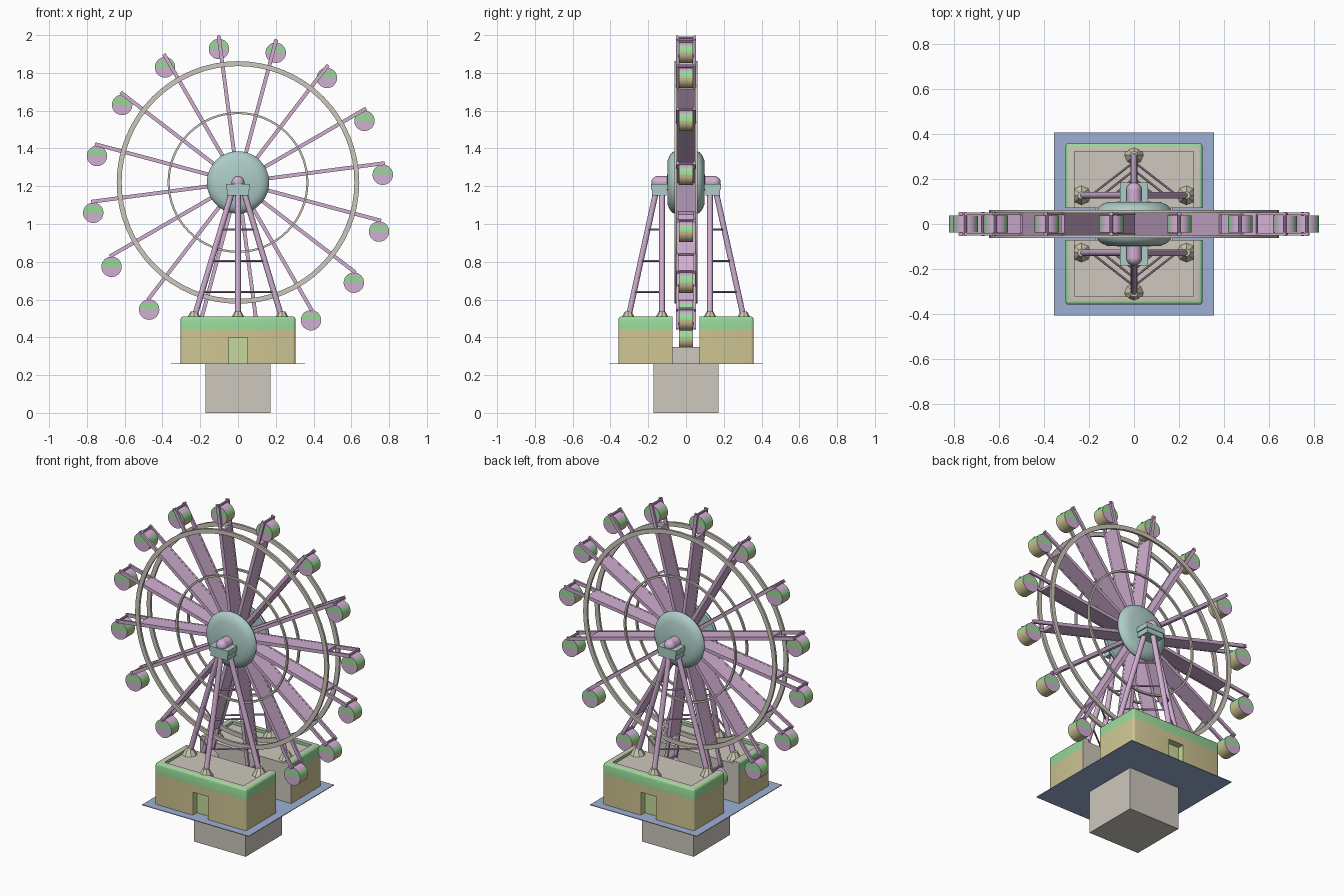
import bpy, bmesh, math
from mathutils import Vector, Matrix

if "Cube" in bpy.data.objects:
    bpy.data.objects.remove(bpy.data.objects["Cube"])

HUB = Vector((0, 0, 1.22))


def mat(name, rgb):
    m = bpy.data.materials.new(name)
    m.diffuse_color = [(c / 255) ** 2.2 for c in rgb] + [1]
    m.use_nodes = True
    m.node_tree.nodes["Principled BSDF"].inputs["Base Color"].default_value = m.diffuse_color
    return m


PINK = mat("pink", (208, 174, 208))
TEAL = mat("pale teal", (172, 203, 198))
GREY = mat("warm grey", (204, 198, 188))
TAN = mat("tan", (206, 196, 146))
GREEN = mat("soft green", (152, 216, 152))
BLUE = mat("dusty blue", (156, 176, 210))
LIME = mat("pale lime", (198, 216, 152))
CREAM = mat("cream", (206, 204, 176))


def finish(bm, name, mats, smooth=True):
    bmesh.ops.recalc_face_normals(bm, faces=bm.faces)
    me = bpy.data.meshes.new(name)
    bm.to_mesh(me)
    bm.free()
    ob = bpy.data.objects.new(name, me)
    bpy.context.collection.objects.link(ob)
    for m in mats:
        me.materials.append(m)
    if smooth:
        bpy.ops.object.select_all(action='DESELECT')
        ob.select_set(True)
        bpy.context.view_layer.objects.active = ob
        bpy.ops.object.shade_smooth_by_angle(angle=math.radians(35))
    return ob


def add_box(bm, lo, hi, M=Matrix()):
    lo, hi = Vector(lo), Vector(hi)
    S = Matrix.Diagonal((*(hi - lo), 1))
    return bmesh.ops.create_cube(bm, size=1, matrix=M @ Matrix.Translation((lo + hi) / 2) @ S)["verts"]


def add_rod(bm, a, b, r, r2=None, seg=12):
    a, b = Vector(a), Vector(b)
    d = b - a
    M = Matrix.Translation((a + b) / 2) @ d.to_track_quat('Z', 'Y').to_matrix().to_4x4()
    bmesh.ops.create_cone(bm, cap_ends=True, segments=seg, radius1=r,
                          radius2=r if r2 is None else r2, depth=d.length, matrix=M)


def add_lathe(bm, profile, seg=64):
    # closed (radius, y) profile turned around the wheel axle
    rings = []
    for i in range(seg):
        a = 2 * math.pi * i / seg
        rings.append([bm.verts.new(HUB + Vector((r * math.cos(a), y, r * math.sin(a)))) for r, y in profile])
    n = len(profile)
    for i in range(seg):
        p, q = rings[i], rings[(i + 1) % seg]
        for j in range(n):
            bm.faces.new((p[j], p[(j + 1) % n], q[(j + 1) % n], q[j]))


def box_object(name, lo, hi, m):
    bm = bmesh.new()
    add_box(bm, lo, hi)
    return finish(bm, name, [m], False)


# ground plate and foundation block
box_object("base_plate", (-.355, -.405, .258), (.355, .405, .262), BLUE)
box_object("foundation_block", (-.172, -.172, 0), (.172, .172, .35), GREY)

# rims on both sides of the wheel
for side, s in (("front", -1), ("back", 1)):
    for nm, r0, r1 in (("outer_rim", .616, .642), ("inner_rim", .362, .373)):
        bm = bmesh.new()
        add_lathe(bm, [(r0, s * .048), (r1, s * .048), (r1, s * .061), (r0, s * .061)])
        finish(bm, f"{side}_{nm}", [GREY])
    # hub disc
    bm = bmesh.new()
    add_lathe(bm, [(.001, s * .05), (.16, s * .05), (.165, s * .06), (.16, s * .073),
                   (.142, s * .087), (.115, s * .098), (.001, s * .1)], 48)
    finish(bm, f"{side}_hub_disc", [TEAL])

# spokes, hanger pins and cabins
for k in range(16):
    ang = math.radians(7.5 + 22.5 * k)
    d = Vector((math.cos(ang), 0, math.sin(ang)))
    M = Matrix.Translation(HUB) @ Matrix.Rotation(-ang, 4, 'Y')
    bm = bmesh.new()
    add_box(bm, (.03, -.046, -.009), (.63, .046, .009), M)
    for s in (-1, 1):
        add_box(bm, (.03, s * .046 - .006, -.01), (.784, s * .046 + .006, .01), M)
    finish(bm, f"spoke_{k + 1}", [PINK], False)
    tip = HUB + d * .773
    bm = bmesh.new()
    add_rod(bm, tip - Vector((0, .054, 0)), tip + Vector((0, .054, 0)), .007, seg=10)
    finish(bm, f"hanger_pin_{k + 1}", [PINK])

    c = tip - Vector((0, 0, .06))
    bm = bmesh.new()
    add_rod(bm, c - Vector((0, .037, 0)), c + Vector((0, .037, 0)), .054, seg=32)
    for h in (0, .036):
        bmesh.ops.bisect_plane(bm, geom=bm.verts[:] + bm.edges[:] + bm.faces[:],
                               plane_co=c + Vector((0, 0, h)), plane_no=(0, 0, 1))
    bm.normal_update()
    for f in bm.faces:
        h = f.calc_center_median().z - c.z
        end = abs(f.normal.y) > .5
        f.material_index = 0 if h > .036 or (h < 0 and end) else 1 if h > 0 else 2
    finish(bm, f"cabin_{k + 1}", [PINK, GREEN, TAN])

# supports and station buildings, mirrored front and back
for side, s in (("front", -1), ("back", 1)):
    # axle with rounded end
    bm = bmesh.new()
    add_rod(bm, HUB + Vector((0, s * .04, 0)), HUB + Vector((0, s * .15, 0)), .034, seg=20)
    bmesh.ops.create_uvsphere(bm, u_segments=20, v_segments=12, radius=.034,
                              matrix=Matrix.Translation(HUB + Vector((0, s * .15, 0))))
    finish(bm, f"{side}_axle", [PINK])
    # bearing block in two layers
    y0, y1 = sorted((s * .098, s * .185))
    box_object(f"{side}_bearing_top", (-.063, y0, 1.182), (.063, y1, 1.212), TEAL)
    box_object(f"{side}_bearing_bottom", (-.057, y0 + .004, 1.152), (.057, y1 - .004, 1.182), TEAL)

    # three legs, their feet and cross bars
    legs = [(Vector((x, s * y, .5)), Vector((tx, s * ty, 1.165)))
            for x, y, tx, ty in ((-.233, .127, -.033, .127), (0, .306, 0, .16), (.233, .127, .033, .127))]
    for nm, (a, b) in zip(("left", "outer", "right"), legs):
        bm = bmesh.new()
        add_rod(bm, a, b, .015, seg=16)
        finish(bm, f"{side}_{nm}_leg", [PINK])
        bm = bmesh.new()
        add_rod(bm, (a.x, a.y, .49), (a.x, a.y, .537), .044, .017, 8)
        finish(bm, f"{side}_{nm}_foot", [CREAM], False)
    bm = bmesh.new()
    for z in (.64, .805, .97):
        p = [a.lerp(b, (z - .5) / .665) for a, b in legs]
        add_rod(bm, p[0], p[1], .005, seg=8)
        add_rod(bm, p[2], p[1], .005, seg=8)
    finish(bm, f"{side}_cross_bars", [PINK])

    # building shell with rounded outer edges
    yi, yo = s * .072, s * .358
    bm = bmesh.new()
    add_box(bm, (-.304, min(yi, yo), .261), (.304, max(yi, yo), .51))
    edges = [e for e in bm.edges
             if all(v.co.z > .5 for v in e.verts) and not all(abs(v.co.y) < .1 for v in e.verts)
             or all(abs(v.co.y) > .3 for v in e.verts) and abs(e.verts[0].co.z - e.verts[1].co.z) > .1]
    bmesh.ops.bevel(bm, geom=edges, offset=.014, segments=3, profile=.5, affect='EDGES')
    body = finish(bm, f"{side}_station_building", [TAN, GREEN, GREY, LIME], False)
    # cutter for the roof recess and the doorway
    bm = bmesh.new()
    ya, yb = sorted((s * .05, s * .322))
    add_box(bm, (-.263, ya, .493), (.263, yb, .6))
    ya, yb = sorted((s * .32, s * .4))
    add_box(bm, (-.05, ya, .2), (.05, yb, .4))
    cutter = finish(bm, f"{side}_building_cutter", [TAN], False)
    mod = body.modifiers.new("cut", 'BOOLEAN')
    mod.operation, mod.object, mod.solver = 'DIFFERENCE', cutter, 'EXACT'
    bpy.context.view_layer.objects.active = body
    bpy.ops.object.modifier_apply(modifier="cut")
    bpy.data.objects.remove(cutter)
    # colours by height and position
    bm = bmesh.new()
    bm.from_mesh(body.data)
    bmesh.ops.bisect_plane(bm, geom=bm.verts[:] + bm.edges[:] + bm.faces[:],
                           plane_co=(0, 0, .445), plane_no=(0, 0, 1))
    bm.normal_update()
    for f in bm.faces:
        c = f.calc_center_median()
        if abs(c.y) < .075 or (c.z > .49 and abs(c.x) < .262 and abs(c.y) < .321):
            f.material_index = 2
        elif abs(c.x) < .051 and c.z < .401 and .3 < abs(c.y) < .35:
            f.material_index = 3
        else:
            f.material_index = 1 if c.z > .445 else 0
    bm.to_mesh(body.data)
    bm.free()
    bpy.ops.object.select_all(action='DESELECT')
    body.select_set(True)
    bpy.ops.object.shade_smooth_by_angle(angle=math.radians(35))
